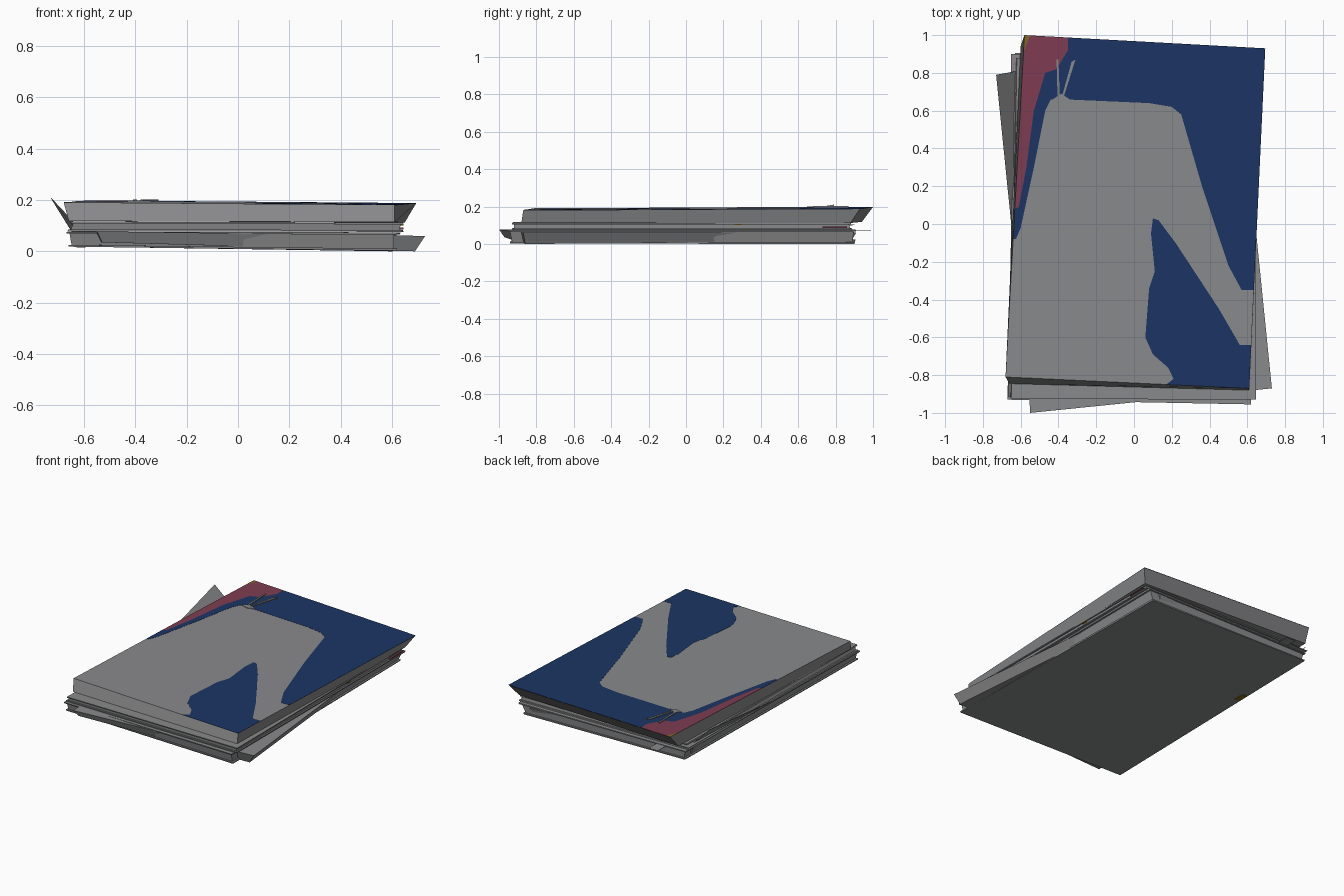
import bpy, bmesh, math
from mathutils import Vector


def material(name, rgb):
    m = bpy.data.materials.new(name)
    m.diffuse_color = (*rgb, 1)
    return m


GREY = material("paper_grey", (0.25, 0.253, 0.26))
BLUE = material("cover_blue", (0.0115, 0.036, 0.13))
RED = material("cover_red", (0.21, 0.046, 0.085))
YELLOW = material("cover_yellow", (0.22, 0.14, 0.015))


def prism(name, low, high, mat):
    """Closed solid between two matching outlines of 3D points."""
    bm = bmesh.new()
    a = [bm.verts.new(p) for p in low]
    b = [bm.verts.new(p) for p in high]
    n = len(a)
    bm.faces.new(a[::-1])
    bm.faces.new(b)
    for i in range(n):
        bm.faces.new((a[i], a[(i + 1) % n], b[(i + 1) % n], b[i]))
    bmesh.ops.recalc_face_normals(bm, faces=bm.faces)
    me = bpy.data.meshes.new(name)
    bm.to_mesh(me)
    bm.free()
    me.materials.append(mat)
    ob = bpy.data.objects.new(name, me)
    bpy.context.collection.objects.link(ob)
    return ob


def inset(ring, d):
    """Shrink a four-cornered ring towards its middle by about d."""
    c = sum(ring, Vector()) / 4
    return [p - Vector((math.copysign(d, p.x - c.x), math.copysign(d, p.y - c.y), 0)) for p in ring]


def ring(*pts):
    return [Vector(p) for p in pts]


def magazine(name, low, high, cover=0.12, gap=0.012):
    """Two covers with a slightly inset block of pages between them."""
    at = lambda t: [a.lerp(b, t) for a, b in zip(low, high)]
    prism(name + "_back_cover", at(0), at(cover), GREY)
    prism(name + "_pages", inset(at(cover), gap), inset(at(1 - cover), gap), GREY)
    prism(name + "_front_cover", at(1 - cover), at(1), GREY)


# Lower magazines (corners: front left, front right, back right, back left)
prism("twisted_magazine",
      ring((-0.53, -0.97, 0.035), (0.69, -0.86, 0), (0.53, 0.88, 0.01), (-0.62, 0.83, 0.035)),
      ring((-0.55, -1.0, 0.078), (0.73, -0.87, 0.06), (0.55, 0.91, 0.06), (-0.64, 0.83, 0.078)), GREY)
magazine("straight_magazine",
         ring((-0.66, -0.92, 0.018), (0.62, -0.94, 0.002), (0.60, 0.90, 0), (-0.625, 0.905, 0.018)),
         ring((-0.67, -0.93, 0.076), (0.62, -0.955, 0.074), (0.635, 0.91, 0.074), (-0.63, 0.905, 0.076)))
magazine("middle_magazine",
         ring((-0.665, -0.915, 0.078), (0.64, -0.93, 0.076), (0.645, 0.89, 0.076), (-0.635, 0.88, 0.078)),
         ring((-0.65, -0.925, 0.116), (0.645, -0.93, 0.112), (0.64, 0.88, 0.112), (-0.62, 0.88, 0.116)), 0.2, 0.01)


# Top magazine, leaning slightly
def top_z(x, y):
    return 0.189 - 0.008 * x + 0.004 * y


top = [Vector((x, y, top_z(x, y))) for x, y in ((-0.68, -0.81), (0.61, -0.87), (0.695, 0.93), (-0.58, 1.0))]
base = ring((-0.66, -0.845, 0.118), (0.61, -0.88, 0.114), (0.65, 0.88, 0.112), (-0.6, 0.94, 0.118))
prism("top_magazine", base, top, GREY)


# Printed patches on the top cover
def patch(name, pts, mat, lift=0.001):
    prism(name, [(x, y, top_z(x, y) - 0.001) for x, y in pts],
          [(x, y, top_z(x, y) + lift) for x, y in pts], mat)


border = [(-0.35, 0.92), (-0.41, 0.82), (-0.47, 0.8), (-0.53, 0.6), (-0.57, 0.3), (-0.61, 0.09), (-0.631, 0.08)]
patch("blue_frame", [(-0.35, 0.987), (0.695, 0.93), (0.634, -0.35), (0.57, -0.35), (0.50, -0.22), (0.36, 0.2),
                     (0.25, 0.58), (0.2, 0.62), (0.08, 0.64), (-0.37, 0.66), (-0.44, 0.66), (-0.47, 0.6),
                     (-0.53, 0.3), (-0.6, -0.02), (-0.625, -0.08), (-0.639, -0.08)] + border[::-1], BLUE)
patch("red_strip", [(-0.35, 0.987)] + border + [(-0.585, 0.91), (-0.55, 0.998)], RED)
patch("yellow_corner", [(-0.58, 1.0), (-0.585, 0.91), (-0.55, 0.998)], YELLOW)
patch("blue_wedge", [(0.1, 0.03), (0.13, 0.02), (0.22, -0.1), (0.45, -0.45), (0.56, -0.64), (0.62, -0.64),
                     (0.61, -0.87), (0.17, -0.85), (0.21, -0.82), (0.18, -0.76), (0.1, -0.69),
                     (0.06, -0.6), (0.08, -0.34), (0.11, -0.25), (0.09, -0.05)], BLUE)

# Small creased strips on the cover
patch("crease_left", [(-0.41, 0.87), (-0.405, 0.68), (-0.393, 0.68), (-0.4, 0.87)], GREY, 0.007)
patch("crease_right", [(-0.33, 0.86), (-0.38, 0.68), (-0.37, 0.68), (-0.31, 0.87)], GREY, 0.007)
patch("crease_base", [(-0.43, 0.66), (-0.385, 0.69), (-0.34, 0.66), (-0.385, 0.645)], GREY, 0.004)


# Loose sheets: lifted corner, back tab and peeking pages
def sheet(name, pts, mat, t=0.003):
    prism(name, pts, [(x, y, z + t) for x, y, z in pts], mat)


sheet("lifted_corner", [(-0.645, -0.05, 0.07), (-0.62, 0.2, 0.07), (-0.62, 0.81, 0.09), (-0.73, 0.79, 0.207)], GREY)
sheet("back_tab", [(-0.48, 0.85, 0.07), (-0.41, 0.85, 0.07), (-0.41, 0.99, 0.07), (-0.48, 0.99, 0.07)], GREY)
sheet("loose_page", [(-0.65, 0.3, 0.09), (-0.5, 0.3, 0.09), (-0.5, 0.9, 0.1), (-0.65, 0.9, 0.1)], GREY)

# Slivers of colour at the magazine edges
for name, x, y0, y1, z, mat in (("red_edge", 0.61, 0.73, 0.86, 0.086, RED),
                                ("yellow_edge", 0.61, 0.26, 0.3, 0.1, YELLOW),
                                ("yellow_underside", -0.63, 0.26, 0.34, 0.0145, YELLOW)):
    sheet(name, [(x, y0, z), (x + 0.035, y0, z), (x + 0.035, y1, z), (x, y1, z)], mat, 0.006)
